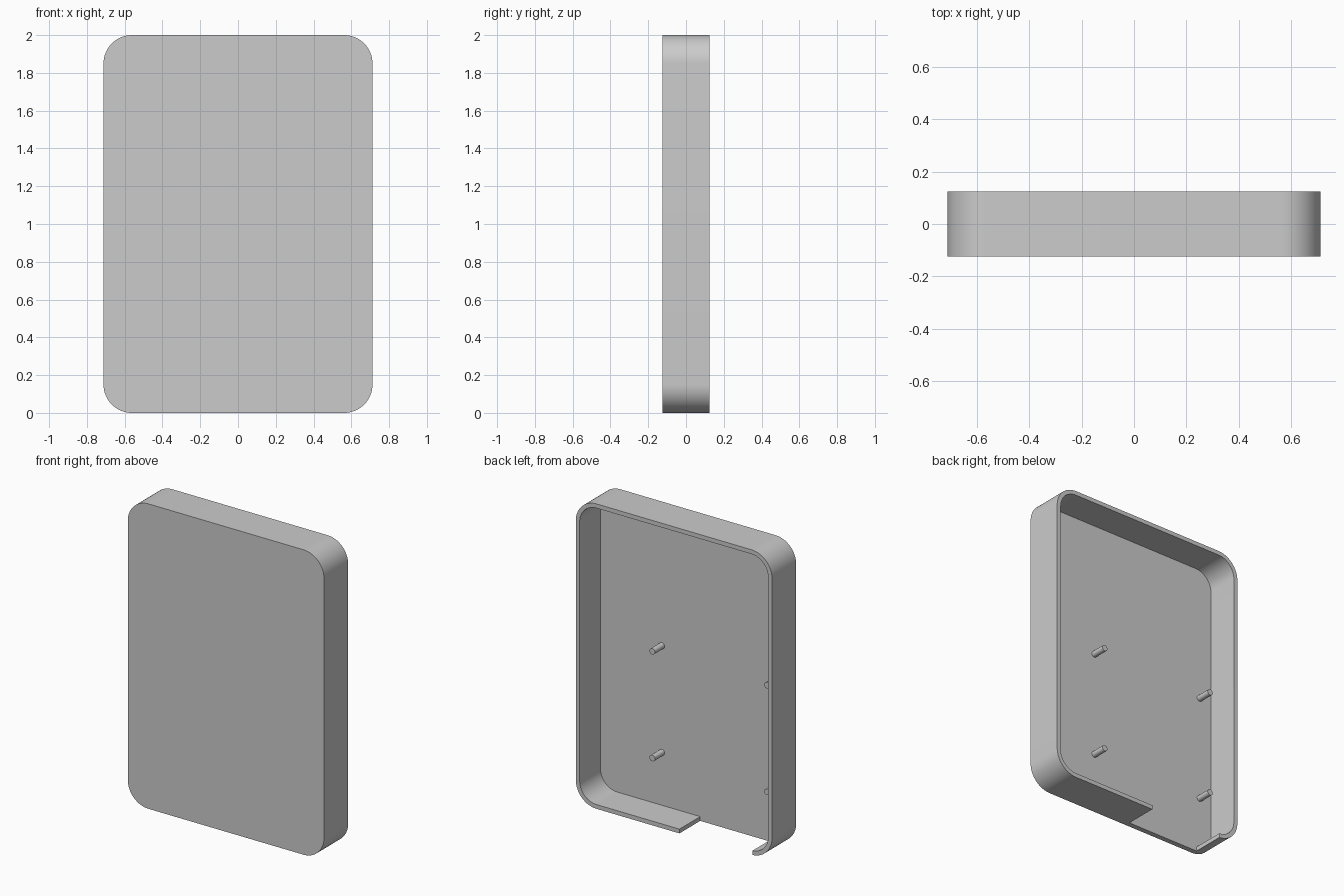
import bpy, bmesh, math
from mathutils import Matrix, Vector

if "Cube" in bpy.data.objects:
    bpy.data.objects.remove(bpy.data.objects["Cube"])

HALF_W, HALF_D, HEIGHT = 0.712, 0.125, 2.0
RADIUS, WALL, FLOOR = 0.15, 0.028, 0.035
FLOOR_Y = -HALF_D + FLOOR

grey = bpy.data.materials.new("plain_grey")
grey.use_nodes = True
grey.diffuse_color = (0.6, 0.6, 0.6, 1)
grey.node_tree.nodes["Principled BSDF"].inputs["Base Color"].default_value = (0.6, 0.6, 0.6, 1)


def make_object(name, bm):
    bmesh.ops.recalc_face_normals(bm, faces=bm.faces)
    mesh = bpy.data.meshes.new(name)
    bm.to_mesh(mesh)
    bm.free()
    mesh.materials.append(grey)
    obj = bpy.data.objects.new(name, mesh)
    bpy.context.collection.objects.link(obj)
    return obj


def rounded_slab(name, inset, y0, y1, steps=16):
    """Upright rounded rectangle, inset from the outline, extruded along y."""
    r = RADIUS - inset
    cx, cz = HALF_W - RADIUS, HEIGHT / 2 - RADIUS
    bm = bmesh.new()
    ring = []
    for k, (sx, sz) in enumerate([(1, 1), (-1, 1), (-1, -1), (1, -1)]):
        for i in range(steps + 1):
            a = (k + i / steps) * math.pi / 2
            ring.append(bm.verts.new((sx * cx + r * math.cos(a), y0,
                                      HEIGHT / 2 + sz * cz + r * math.sin(a))))
    face = bm.faces.new(ring)
    new = bmesh.ops.extrude_face_region(bm, geom=[face])["geom"]
    bmesh.ops.translate(bm, vec=(0, y1 - y0, 0),
                        verts=[v for v in new if isinstance(v, bmesh.types.BMVert)])
    return make_object(name, bm)


def box(name, low, high):
    low, high = Vector(low), Vector(high)
    bm = bmesh.new()
    bmesh.ops.create_cube(bm, size=1, matrix=Matrix.Translation((low + high) / 2)
                          @ Matrix.Diagonal((*(high - low), 1)))
    return make_object(name, bm)


def select_only(obj):
    bpy.ops.object.select_all(action='DESELECT')
    obj.select_set(True)
    bpy.context.view_layer.objects.active = obj


def cut(target, cutter):
    cutter.hide_render = True
    mod = target.modifiers.new("cut", 'BOOLEAN')
    mod.operation, mod.solver, mod.object = 'DIFFERENCE', 'EXACT', cutter
    select_only(target)
    bpy.ops.object.modifier_apply(modifier=mod.name)
    bpy.data.objects.remove(cutter)


def smooth(obj):
    select_only(obj)
    bpy.ops.object.shade_smooth_by_angle(angle=math.radians(30))


# Tray-shaped cover, open at the back, with a slot through the bottom wall
cover = rounded_slab("cover_shell", 0, -HALF_D, HALF_D)
cut(cover, rounded_slab("cavity_cutter", WALL, FLOOR_Y, HALF_D + 0.1))
cut(cover, box("slot_cutter", (-0.57, FLOOR_Y, -0.1), (-0.04, HALF_D + 0.1, 0.1)))
smooth(cover)

# Four mounting pegs standing on the inside of the front panel
PEG_R, PEG_LEN, SINK = 0.02, 0.1, 0.01
for side, x in (("left", 0.238), ("right", -0.594)):
    for level, z in (("upper", 1.075), ("lower", 0.375)):
        bm = bmesh.new()
        bmesh.ops.create_cone(
            bm, cap_ends=True, segments=24, radius1=PEG_R, radius2=PEG_R,
            depth=PEG_LEN + SINK,
            matrix=Matrix.Translation((x, FLOOR_Y + (PEG_LEN - SINK) / 2, z))
            @ Matrix.Rotation(math.pi / 2, 4, 'X'))
        smooth(make_object(f"{level}_{side}_peg", bm))
